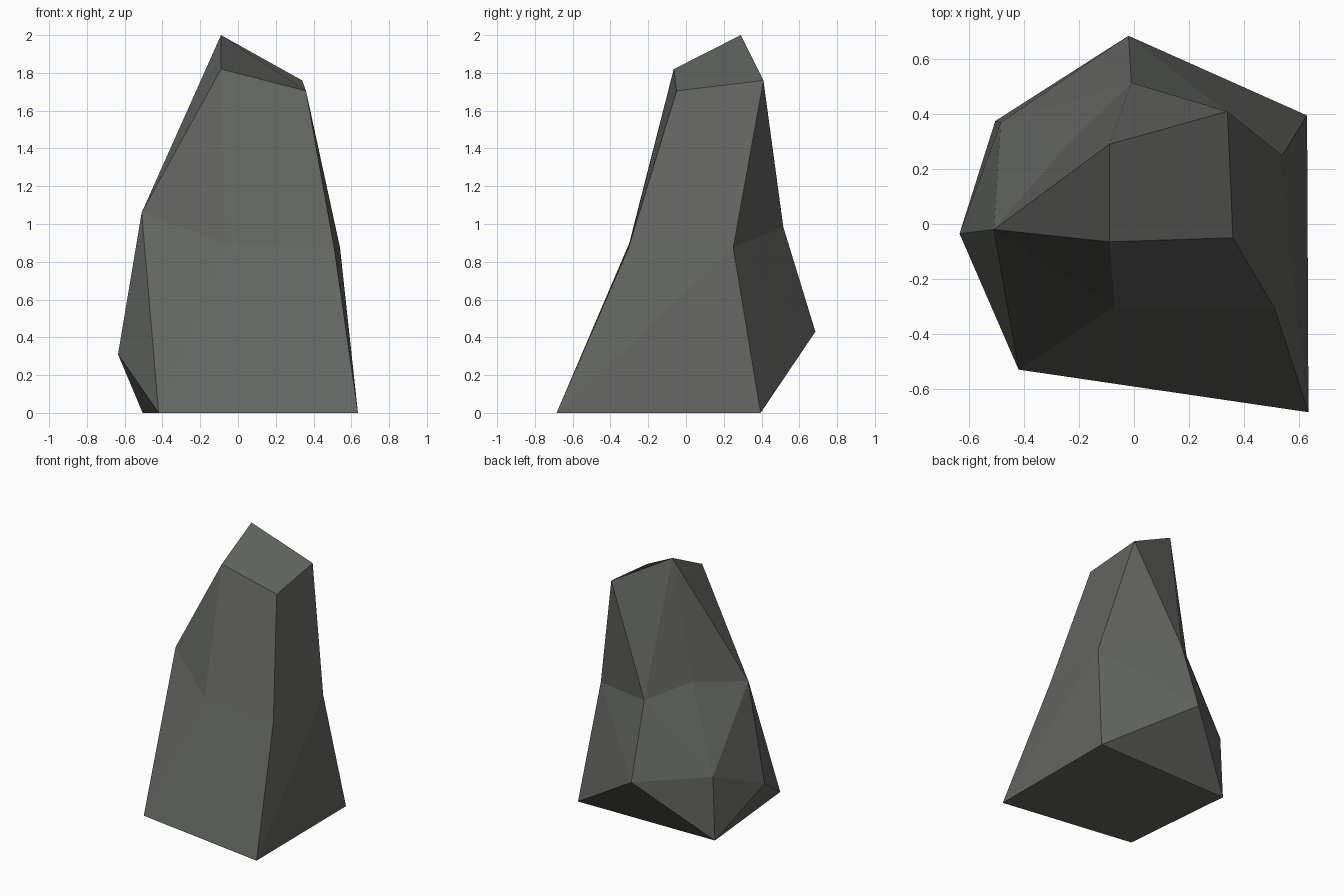
import bpy, bmesh

if "Cube" in bpy.data.objects:
    bpy.data.objects.remove(bpy.data.objects["Cube"])

# Corner points of the boulder: T = crown, M = waist, B = foot
points = {
    "T1": (-0.09, 0.29, 2.0), "T2": (-0.09, -0.065, 1.82),
    "T3": (0.36, -0.05, 1.705), "T4": (0.34, 0.41, 1.76),
    "M1": (-0.51, -0.02, 1.06), "M2": (-0.07, -0.30, 0.90),
    "M3": (0.51, -0.305, 0.87), "M4": (0.54, 0.25, 0.875),
    "M5": (-0.01, 0.515, 0.985), "M6": (-0.25, 0.28, 1.10),
    "B1": (-0.42, -0.53, 0), "B2": (0.635, -0.685, 0),
    "B3": (0.63, 0.395, 0), "B4": (-0.505, 0.375, 0),
    "B5": (-0.02, 0.685, 0.43), "B6": (-0.635, -0.035, 0.31),
    "B7": (-0.485, 0.37, 0.475),
}

# Chiselled facets; strongly bent ones are split along their ridge
facets = [
    # crown and upper sides
    "T1 T2 T3 T4", "T2 M2 M3 T3", "T3 M3 M4 T4", "T4 M4 M5",
    "T1 T4 M5", "T1 M5 M6", "T1 M6 M1", "T1 M1 T2", "T2 M1 M2",
    # lower sides
    "M2 B1 B2 M3", "M3 B2 M4", "M4 B2 B3", "M4 B3 B5", "M4 B5 M5",
    "M5 B5 B7", "M5 B7 M6", "M6 B7 M1", "M1 B7 B6", "M1 B6 B1", "M1 B1 M2",
    # undercut and base
    "B5 B3 B4", "B5 B4 B7", "B7 B4 B6", "B6 B4 B1", "B1 B4 B3 B2",
]

bm = bmesh.new()
verts = {name: bm.verts.new(co) for name, co in points.items()}
for facet in facets:
    bm.faces.new([verts[n] for n in facet.split()])
bmesh.ops.recalc_face_normals(bm, faces=bm.faces)

mesh = bpy.data.meshes.new("boulder")
bm.to_mesh(mesh)
bm.free()

# Single dark stone colour
stone = bpy.data.materials.new("dark grey stone")
stone.diffuse_color = (0.125, 0.13, 0.12, 1)
stone.use_nodes = True
stone.node_tree.nodes["Principled BSDF"].inputs["Base Color"].default_value = stone.diffuse_color
mesh.materials.append(stone)

boulder = bpy.data.objects.new("boulder", mesh)
bpy.context.collection.objects.link(boulder)
